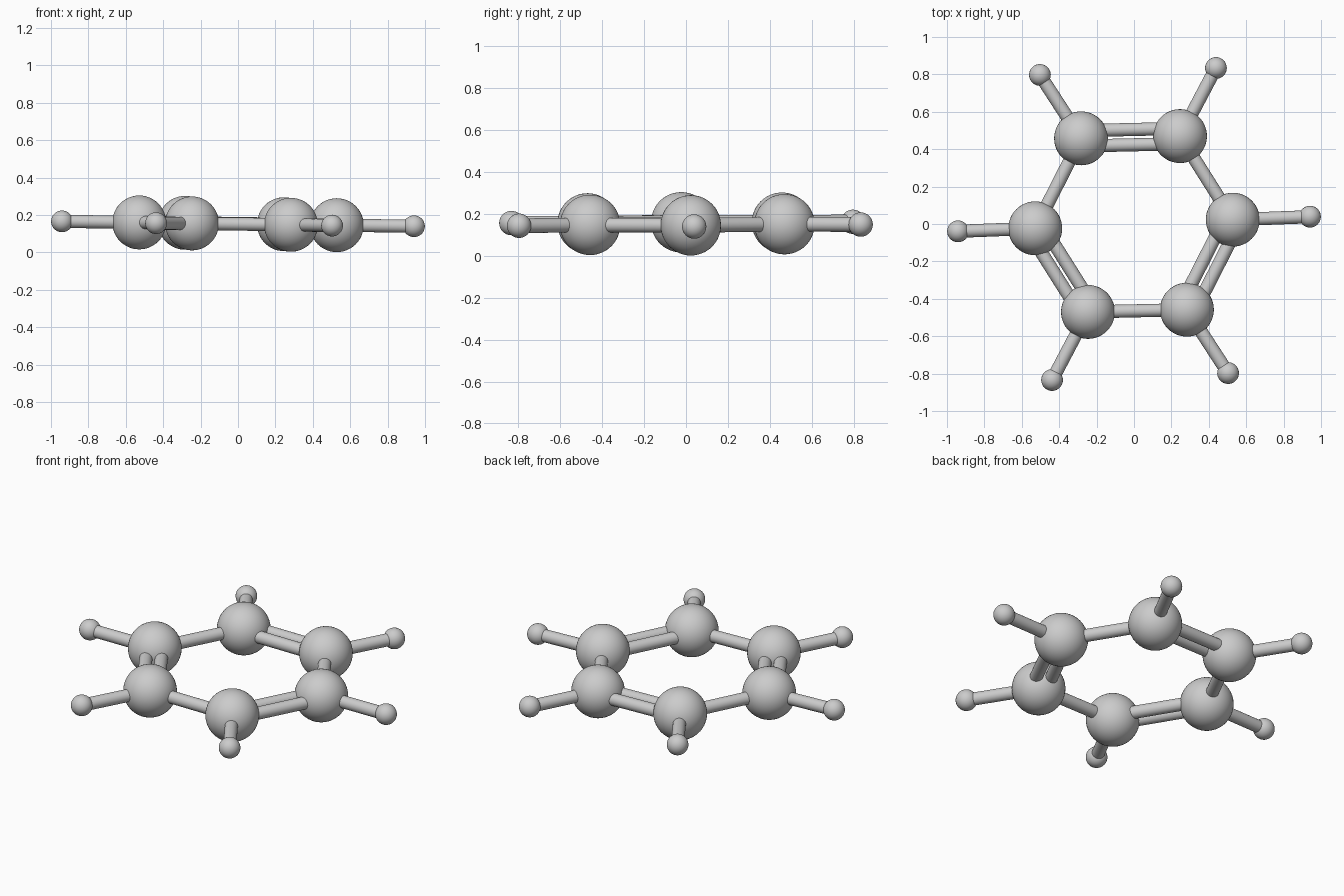
import bpy
from mathutils import Vector

if "Cube" in bpy.data.objects:
    bpy.data.objects.remove(bpy.data.objects["Cube"])

R_CARBON, R_HYDROGEN, R_BOND, OFFSET = 0.144, 0.058, 0.035, 0.041


def on_plane(x, y):
    # the flat ring leans very slightly
    return Vector((x, y, 0.153 - 0.014 * x + 0.003 * y))


def finish(name):
    ob = bpy.context.object
    ob.name = name
    bpy.ops.object.shade_smooth_by_angle()
    return ob


def ball(name, pos, radius):
    bpy.ops.mesh.primitive_uv_sphere_add(segments=48, ring_count=24, radius=radius, location=pos)
    return finish(name)


def rod(name, a, b, shift=Vector()):
    d = b - a
    bpy.ops.mesh.primitive_cylinder_add(vertices=32, radius=R_BOND, depth=d.length,
                                        location=(a + b) / 2 + shift)
    ob = finish(name)
    ob.rotation_mode = 'QUATERNION'
    ob.rotation_quaternion = d.to_track_quat('Z', 'Y')


# half of the ring; the other half is the same turned by 180 degrees
half_c = [(-0.283, 0.458), (0.246, 0.470), (0.528, 0.023)]
half_h = [(-0.503, 0.797), (0.438, 0.834), (0.941, 0.039)]
carbons = [on_plane(s * x, s * y) for s in (1, -1) for x, y in half_c]
hydrogens = [on_plane(s * x, s * y) for s in (1, -1) for x, y in half_h]

# atoms and outer bonds
for i, (c, h) in enumerate(zip(carbons, hydrogens)):
    ball(f"large_atom_{i}", c, R_CARBON)
    ball(f"small_atom_{i}", h, R_HYDROGEN)
    rod(f"outer_bond_{i}", c, h)

# ring bonds, alternately double and single
for i, a in enumerate(carbons):
    b = carbons[(i + 1) % 6]
    if i % 2 == 0:
        side = (b - a).cross(Vector((0.014, -0.003, 1))).normalized() * OFFSET
        rod(f"double_bond_{i}_outer", a, b, side)
        rod(f"double_bond_{i}_inner", a, b, -side)
    else:
        rod(f"single_bond_{i}", a, b)
